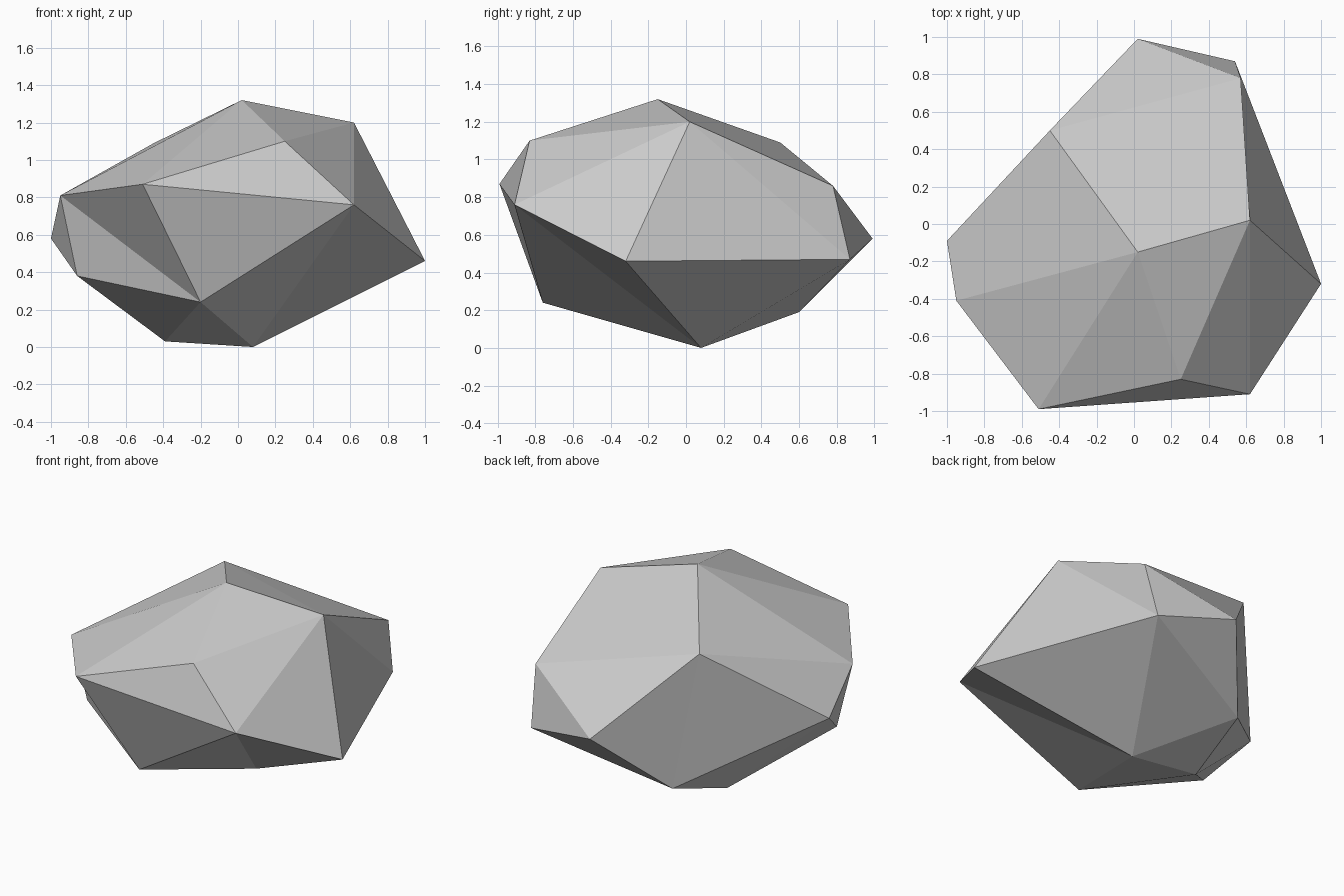
import bpy
import bmesh

# Remove the default cube if present
default_cube = bpy.data.objects.get("Cube")
if default_cube is not None:
    bpy.data.objects.remove(default_cube, do_unlink=True)


def make_material(name, colour):
    """Plain flat colour for viewport and render."""
    material = bpy.data.materials.new(name)
    material.use_nodes = True
    material.diffuse_color = colour
    shader = material.node_tree.nodes["Principled BSDF"]
    shader.inputs["Base Color"].default_value = colour
    shader.inputs["Roughness"].default_value = 0.9
    return material


def make_stone(name, corners, creases, material):
    """Wrap a faceted skin round the corners, then turn edges into shallow creases."""
    mesh = bpy.data.meshes.new(name)
    bm = bmesh.new()
    verts = {label: bm.verts.new(place) for label, place in corners.items()}
    bmesh.ops.convex_hull(bm, input=bm.verts[:])
    for start, end in creases:
        edge = bm.edges.get((verts[start], verts[end]))
        if edge is not None:
            bmesh.utils.edge_rotate(edge, True)
    bmesh.ops.recalc_face_normals(bm, faces=bm.faces[:])
    for face in bm.faces:
        face.smooth = False
    bm.to_mesh(mesh)
    bm.free()
    mesh.materials.append(material)
    stone = bpy.data.objects.new(name, mesh)
    bpy.context.collection.objects.link(stone)
    return stone


# Corners of the chipped stone, from crown to base
corners = {
    "peak": (0.02, -0.15, 1.32),
    "crown_left": (0.62, 0.02, 1.2),
    "crown_front": (0.25, -0.83, 1.1),
    "crown_back": (-0.45, 0.5, 1.09),
    "shoulder_front": (-0.51, -0.99, 0.87),
    "shoulder_right": (-0.95, -0.41, 0.81),
    "shoulder_left": (0.62, -0.91, 0.76),
    "shoulder_back": (0.57, 0.78, 0.86),
    "waist_right": (-1, -0.09, 0.58),
    "waist_back": (0.02, 0.99, 0.58),
    "waist_left": (1, -0.32, 0.46),
    "waist_corner": (0.54, 0.87, 0.47),
    "under_right": (-0.86, -0.37, 0.38),
    "under_front": (-0.2, -0.76, 0.24),
    "under_back": (-0.32, 0.6, 0.19),
    "base_right": (-0.39, 0.12, 0.03),
    "base_left": (0.08, 0.08, 0),
}

# Edges of the skin that turn to the other diagonal
creases = [
    ("shoulder_front", "under_right"),
    ("waist_left", "shoulder_back"),
    ("under_front", "waist_left"),
    ("waist_back", "waist_right"),
]

stone_grey = make_material("stone grey", (0.6, 0.6, 0.6, 1))
make_stone("boulder", corners, creases, stone_grey)
